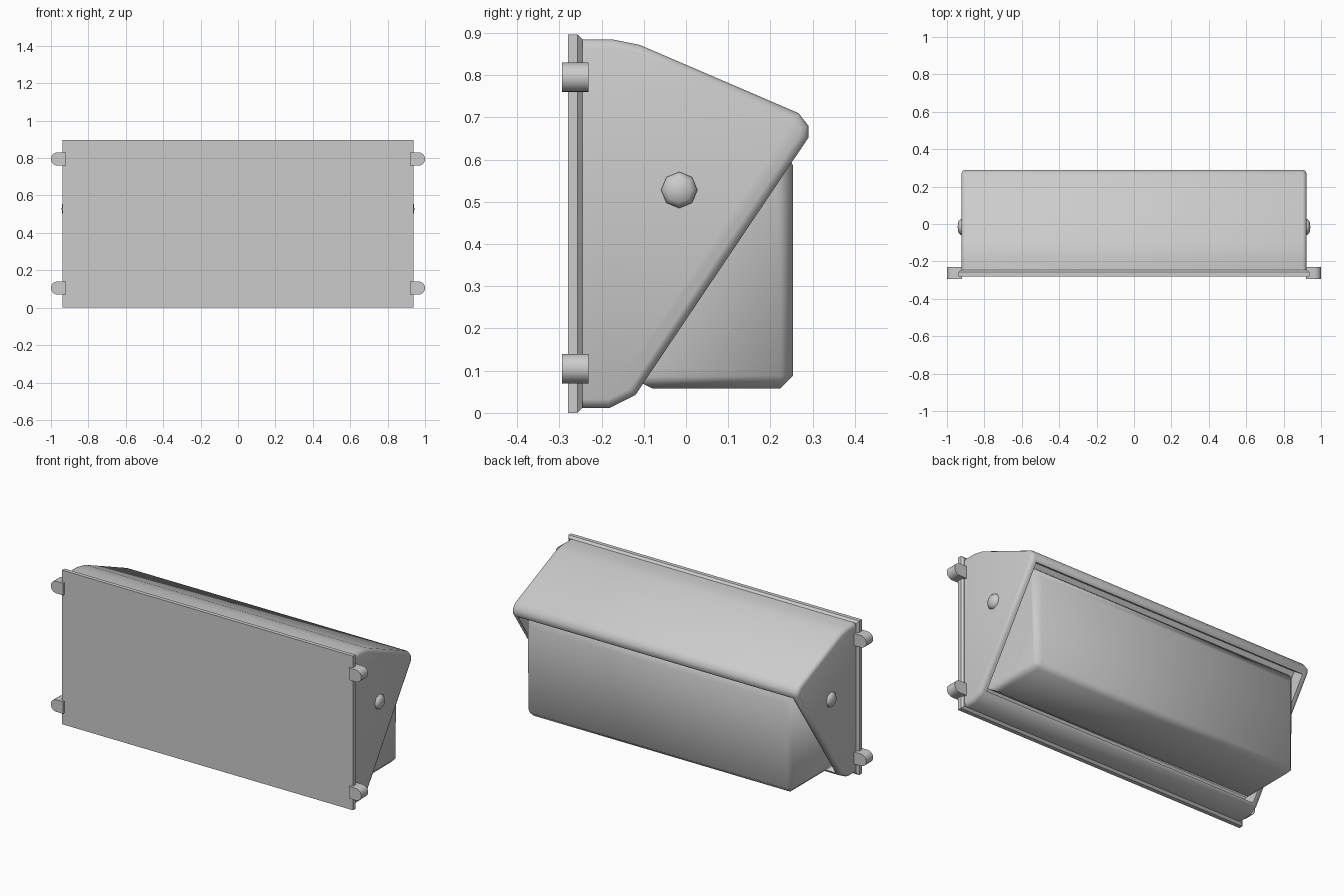
import bpy, bmesh, math
from mathutils import Vector

if "Cube" in bpy.data.objects:
    bpy.data.objects.remove(bpy.data.objects["Cube"])


def finish(name, bm, angle=50):
    bmesh.ops.recalc_face_normals(bm, faces=bm.faces)
    me = bpy.data.meshes.new(name)
    bm.to_mesh(me)
    bm.free()
    ob = bpy.data.objects.new(name, me)
    bpy.context.collection.objects.link(ob)
    bpy.context.view_layer.objects.active = ob
    bpy.ops.object.select_all(action='DESELECT')
    ob.select_set(True)
    bpy.ops.object.shade_smooth_by_angle(angle=math.radians(angle))
    return ob


def prism(points, direction):
    """Closed solid: face through points, extruded along direction."""
    bm = bmesh.new()
    face = bm.faces.new([bm.verts.new(p) for p in points])
    ext = bmesh.ops.extrude_face_region(bm, geom=[face])
    bmesh.ops.translate(bm, vec=direction,
                        verts=[v for v in ext['geom'] if isinstance(v, bmesh.types.BMVert)])
    bmesh.ops.recalc_face_normals(bm, faces=bm.faces)
    return bm


def x_prism(profile, half):
    return prism([(-half, y, z) for y, z in profile], (2 * half, 0, 0))


def bevel(bm, width, test, segments=1):
    edges = [e for e in bm.edges if test(*[v.co for v in e.verts])]
    bmesh.ops.bevel(bm, geom=edges, offset=width, segments=segments,
                    profile=0.5, affect='EDGES')


# Mounting plate, chamfered on its housing side
bm = x_prism([(-0.28, 0), (-0.245, 0), (-0.245, 0.897), (-0.28, 0.897)], 0.937)
bevel(bm, 0.012, lambda a, b: a.y > -0.25 and b.y > -0.25)
finish("back_plate", bm, 30)

# Hooded housing with softened end edges
bm = x_prism([(-0.25, 0.012), (-0.18, 0.012), (-0.12, 0.042), (0.29, 0.652), (0.29, 0.68),
              (0.267, 0.71), (-0.11, 0.872), (-0.175, 0.885), (-0.25, 0.885)], 0.922)
bevel(bm, 0.02, lambda a, b: abs(a.x - b.x) < 1e-4 and max(a.y, b.y) > -0.249, 2)
# Recessed slanted opening
bm.normal_update()
n = Vector((0, 0.61, -0.41)).normalized()
opening = max((f for f in bm.faces if f.normal.dot(n) > 0.98), key=lambda f: f.calc_area())
bmesh.ops.inset_region(bm, faces=[opening], thickness=0.022)
walls = bmesh.ops.extrude_face_region(bm, geom=[opening])
bmesh.ops.translate(bm, vec=-n * 0.08,
                    verts=[v for v in walls['geom'] if isinstance(v, bmesh.types.BMVert)])
if opening.is_valid:
    bmesh.ops.delete(bm, geom=[opening], context='FACES_ONLY')
finish("housing", bm)

# Lens block protruding from the opening
bm = x_prism([(-0.11, 0.058), (0.254, 0.058), (0.254, 0.615), (0.20, 0.66), (-0.16, 0.12)], 0.858)
bevel(bm, 0.03, lambda a, b: (min(a.y, b.y) > 0.25 and max(a.z, b.z) - 0 < 0.7) or
      (max(a.z, b.z) < 0.06))
finish("lens", bm)

for side, s in (("left", -1), ("right", 1)):
    # Mounting tabs with rounded outer ends
    for level, z in (("lower", 0.105), ("upper", 0.795)):
        arc = [(0.965 + 0.035 * math.cos(t), z + 0.035 * math.sin(t))
               for t in [math.radians(-90 + 18 * i) for i in range(11)]]
        pts = [(0.92, z - 0.035)] + arc + [(0.92, z + 0.035)]
        finish(f"{side}_{level}_tab", prism([(s * x, -0.294, zz) for x, zz in pts],
                                            (0, 0.063, 0)), 40)
    # Eight-sided domed side screw
    bm = bmesh.new()
    rings = []
    for x, r in ((0.90, 0.043), (0.926, 0.043), (0.939, 0.030)):
        rings.append([bm.verts.new((s * x, -0.016 + r * math.cos(i * math.pi / 4),
                                    0.528 + r * math.sin(i * math.pi / 4))) for i in range(8)])
    tip = bm.verts.new((s * 0.943, -0.016, 0.528))
    for i in range(8):
        j = (i + 1) % 8
        for a, b in zip(rings, rings[1:]):
            bm.faces.new((a[i], a[j], b[j], b[i]))
        bm.faces.new((rings[-1][i], rings[-1][j], tip))
    bm.faces.new(rings[0])
    finish(f"{side}_screw", bm)
